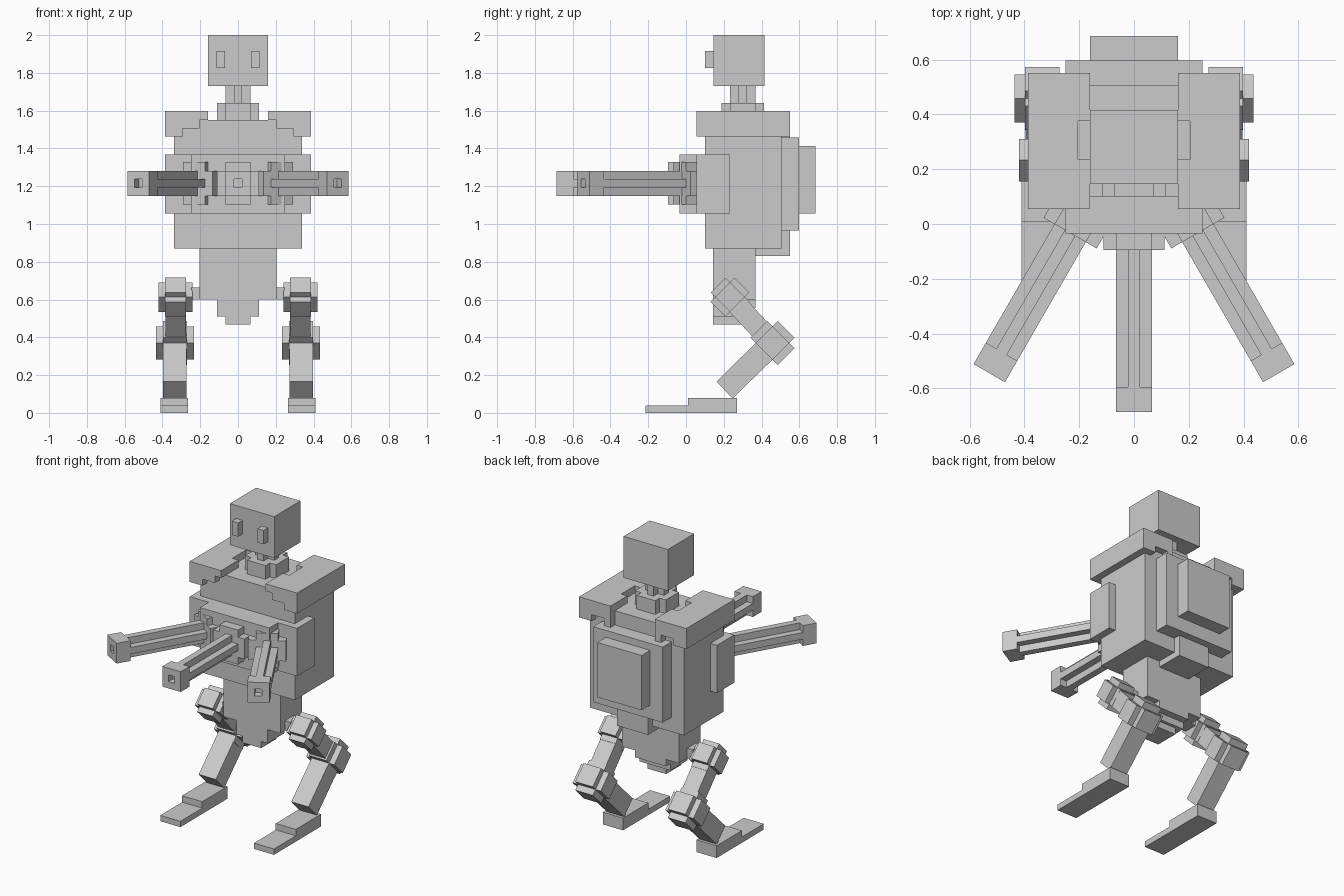
import bpy, bmesh, math
from mathutils import Matrix, Vector

if "Cube" in bpy.data.objects:
    bpy.data.objects.remove(bpy.data.objects["Cube"])

grey = bpy.data.materials.new("light grey")
grey.diffuse_color = (0.6, 0.6, 0.6, 1)
grey.use_nodes = True
grey.node_tree.nodes["Principled BSDF"].inputs["Base Color"].default_value = grey.diffuse_color


def part(name, boxes, matrix=Matrix()):
    """One object made of boxes (x0, x1, y0, y1, z0, z1), placed by matrix."""
    bm = bmesh.new()
    for x0, x1, y0, y1, z0, z1 in boxes:
        m = Matrix.Translation(((x0 + x1) / 2, (y0 + y1) / 2, (z0 + z1) / 2))
        m = matrix @ m @ Matrix.Diagonal((x1 - x0, y1 - y0, z1 - z0, 1))
        bmesh.ops.create_cube(bm, size=1, matrix=m)
    mesh = bpy.data.meshes.new(name)
    bm.to_mesh(mesh)
    bm.free()
    mesh.materials.append(grey)
    ob = bpy.data.objects.new(name, mesh)
    bpy.context.collection.objects.link(ob)
    return ob


def mid(w, *rest):
    """Box centred on x = 0 with half width w."""
    return (-w, w, *rest)


def mirrored(name, boxes, matrix=Matrix()):
    flip = Matrix.Diagonal((-1, 1, 1, 1))
    part(name + "_right", boxes, matrix)
    ob = part(name + "_left", boxes, flip @ matrix)
    ob.data.flip_normals()


# Head, eyes and neck
part("head", [mid(0.16, 0.145, 0.415, 1.73, 2.0)])
mirrored("eye", [(0.07, 0.115, 0.1, 0.145, 1.825, 1.915)])
part("neck", [mid(0.067, 0.278, 0.322, 1.64, 1.73), mid(0.022, 0.233, 0.367, 1.64, 1.73)])
part("neck_base", [mid(0.112, 0.233, 0.367, 1.55, 1.64), mid(0.067, 0.188, 0.412, 1.55, 1.64)])

# Torso, shoulders and chest armour
part("torso", [mid(0.34, 0.1, 0.505, 0.87, 1.55)])
mirrored("shoulder", [(0.205, 0.387, 0.055, 0.55, 1.505, 1.597),
                      (0.295, 0.387, 0.055, 0.55, 1.463, 1.505),
                      (0.16, 0.205, 0.055, 0.235, 1.55, 1.597),
                      (0.16, 0.205, 0.375, 0.55, 1.55, 1.597),
                      (0.16, 0.205, 0.505, 0.55, 1.37, 1.55)])
part("chest_band", [mid(0.387, 0.055, 0.233, 1.055, 1.367)])
part("chest_plate", [mid(0.25, -0.035, 0.055, 1.055, 1.367)])

# Backpack
part("backpack", [mid(0.25, 0.505, 0.597, 0.965, 1.457)])
part("backpack_panel", [mid(0.16, 0.597, 0.685, 1.055, 1.412)])
part("backpack_base", [mid(0.112, 0.365, 0.55, 0.83, 0.965)])

# Waist and stepped pelvis
part("waist", [mid(0.205, 0.143, 0.367, 0.6, 0.87)])
part("pelvis", [mid(0.112, 0.143, 0.367, 0.555, 0.6), mid(0.112, 0.143, 0.32, 0.51, 0.555),
                mid(0.067, 0.143, 0.3, 0.467, 0.51)])

# Guns: local origin on the mount front, pointing to -y
W, H = 0.066, 0.022
mount = [mid(0.112, 0, 0.14, -W, W), mid(W, 0, 0.14, -0.112, 0.112)]
barrel = [mid(W, -0.505, 0, -H, H), mid(H, -0.505, 0, -W, W)]
muzzle = [mid(W, -0.545, -0.5, -W, W),
          mid(W, -0.59, -0.545, H, W), mid(W, -0.59, -0.545, -W, -H),
          (-W, -H, -0.59, -0.545, -H, H), (H, W, -0.59, -0.545, -H, H)]
gun_z = 1.215
part("centre_gun", mount + barrel + muzzle, Matrix.Translation((0, -0.095, gun_z)))
mirrored("side_gun", mount + barrel + muzzle,
         Matrix.Translation((0.233, -0.033, gun_z)) @ Matrix.Rotation(math.radians(30), 4, 'Z'))


# Legs: joints and limbs are all turned 45 degrees about x
def tilted(x, y, z):
    return Matrix.Translation((x, y, z)) @ Matrix.Rotation(math.radians(45), 4, 'X')


def joint(name, s, pos):
    a, b, w, n = 0.055 * s, 0.09 * s, 0.09 * s, 0.056 * s
    mirrored(name, [(-w, w, -a, a, -a, a), (-n, n, -b, b, -a, a), (-n, n, -a, a, -b, b)],
             tilted(*pos))


def limb(name, start, end, half):
    s, e = Vector(start), Vector(end)
    angle = math.atan2(e.z - s.z, e.y - s.y)
    m = Matrix.Translation(s) @ Matrix.Rotation(angle, 4, 'X')
    mirrored(name, [(-half, half, 0, (e - s).length, -half, half)], m)


hip, knee, ankle = (0.33, 0.233, 0.613), (0.334, 0.458, 0.37), (0.334, 0.204, 0.121)
joint("hip_joint", 1.0, hip)
joint("knee_joint", 1.125, knee)
limb("thigh", hip, knee, 0.055)
limb("shin", knee, ankle, 0.062)
mirrored("hip_axle", [(0.2, 0.245, 0.19, 0.28, 0.6, 0.665)])
mirrored("foot", [(0.265, 0.41, 0.01, 0.27, 0, 0.08), (0.265, 0.41, -0.215, 0.01, 0, 0.038)])
